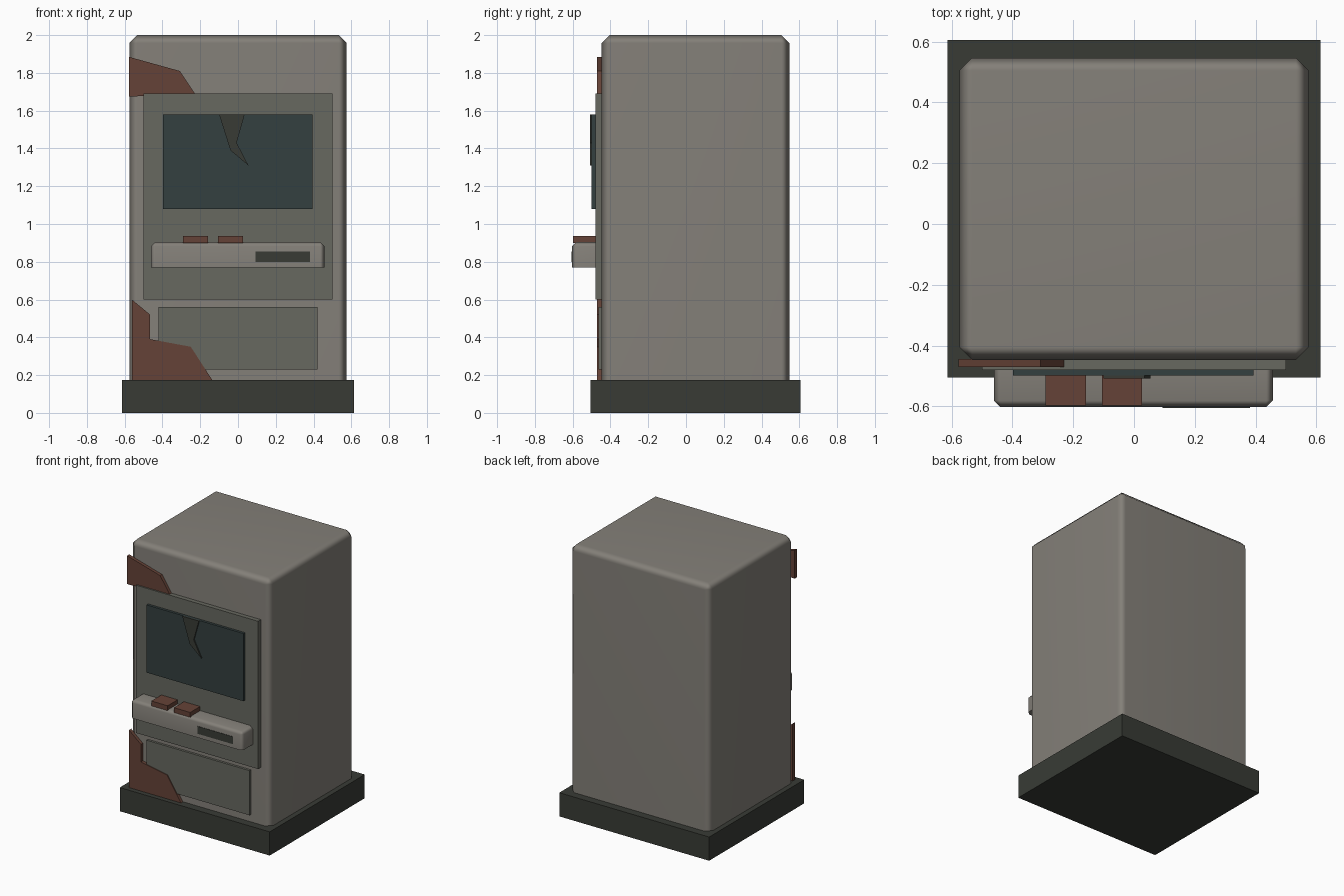
import bpy, bmesh, math

if "Cube" in bpy.data.objects:
    bpy.data.objects.remove(bpy.data.objects["Cube"])


def material(name, rgb):
    m = bpy.data.materials.new(name)
    m.diffuse_color = (*rgb, 1)
    m.use_nodes = True
    m.node_tree.nodes["Principled BSDF"].inputs["Base Color"].default_value = m.diffuse_color
    return m


SHELL = material("shell_grey", (0.23, 0.215, 0.19))
PANEL = material("panel_grey", (0.135, 0.138, 0.115))
DARK = material("dark_trim", (0.04, 0.044, 0.036))
GLASS = material("dark_glass", (0.033, 0.05, 0.05))
RUST = material("rust", (0.13, 0.055, 0.038))


def finish(bm, name, mat):
    bmesh.ops.recalc_face_normals(bm, faces=bm.faces)
    mesh = bpy.data.meshes.new(name)
    bm.to_mesh(mesh)
    bm.free()
    mesh.materials.append(mat)
    obj = bpy.data.objects.new(name, mesh)
    bpy.context.collection.objects.link(obj)
    return obj


def box(name, x, y, z, mat, bevel=0, keep_edge=None):
    """Box from (min, max) ranges; edges for which keep_edge is true get a chamfer."""
    bm = bmesh.new()
    bmesh.ops.create_cube(bm, size=1)
    for v in bm.verts:
        v.co = [r[0] + (c + 0.5) * (r[1] - r[0]) for r, c in zip((x, y, z), v.co)]
    if bevel:
        edges = [e for e in bm.edges if keep_edge([v.co for v in e.verts])]
        bmesh.ops.bevel(bm, geom=edges, offset=bevel, offset_type='OFFSET',
                        segments=1, affect='EDGES', clamp_overlap=True)
    obj = finish(bm, name, mat)
    if bevel:
        obj.data.shade_smooth()
        obj.data.set_sharp_from_angle(angle=math.radians(60))
        obj.modifiers.new("soft_edges", 'WEIGHTED_NORMAL').keep_sharp = True
    return obj


def plate(name, outline, y, mat):
    """Flat x-z outline extruded along y."""
    bm = bmesh.new()
    face = bm.faces.new([bm.verts.new((px, y[0], pz)) for px, pz in outline])
    ext = bmesh.ops.extrude_face_region(bm, geom=[face], use_keep_orig=True)
    verts = [g for g in ext["geom"] if isinstance(g, bmesh.types.BMVert)]
    bmesh.ops.translate(bm, verts=verts, vec=(0, y[1] - y[0], 0))
    return finish(bm, name, mat)


# Plinth and cabinet (bottom rim stays sharp)
box("base", (-0.613, 0.613), (-0.505, 0.605), (0, 0.175), DARK)
box("cabinet", (-0.575, 0.575), (-0.447, 0.547), (0.17, 2.0), SHELL, 0.042,
    lambda c: max(p.z for p in c) > 1)

# Front panels
box("front_panel", (-0.5, 0.5), (-0.48, -0.44), (0.6, 1.692), PANEL)
box("lower_panel", (-0.422, 0.42), (-0.464, -0.44), (0.23, 0.56), PANEL)

# Screen with a crack
box("screen", (-0.398, 0.394), (-0.499, -0.475), (1.08, 1.58), GLASS)
plate("screen_crack", [(-0.1, 1.58), (0.035, 1.58), (-0.007, 1.43),
                       (0.055, 1.31), (-0.04, 1.39)], (-0.508, -0.495), DARK)

# Control shelf: chamfered except underneath and against the panel
box("control_shelf", (-0.461, 0.457), (-0.603, -0.475), (0.77, 0.905), SHELL, 0.022,
    lambda c: (max(p.z for p in c) > 0.9 and min(p.y for p in c) < -0.6)
    or all(p.y < -0.6 for p in c) and c[0].x == c[1].x)
box("card_slot", (0.093, 0.382), (-0.606, -0.59), (0.8, 0.855), DARK)
for i, x0 in enumerate((-0.291, -0.106)):
    box(f"button_{i + 1}", (x0, x0 + 0.133), (-0.597, -0.478), (0.9, 0.936), RUST)

# Rust patches
plate("upper_rust", [(-0.578, 1.885), (-0.308, 1.81), (-0.225, 1.685),
                     (-0.578, 1.675)], (-0.47, -0.444), RUST)
plate("lower_rust", [(-0.562, 0.6), (-0.465, 0.52), (-0.465, 0.39), (-0.25, 0.35),
                     (-0.135, 0.172), (-0.562, 0.172)], (-0.47, -0.444), RUST)
